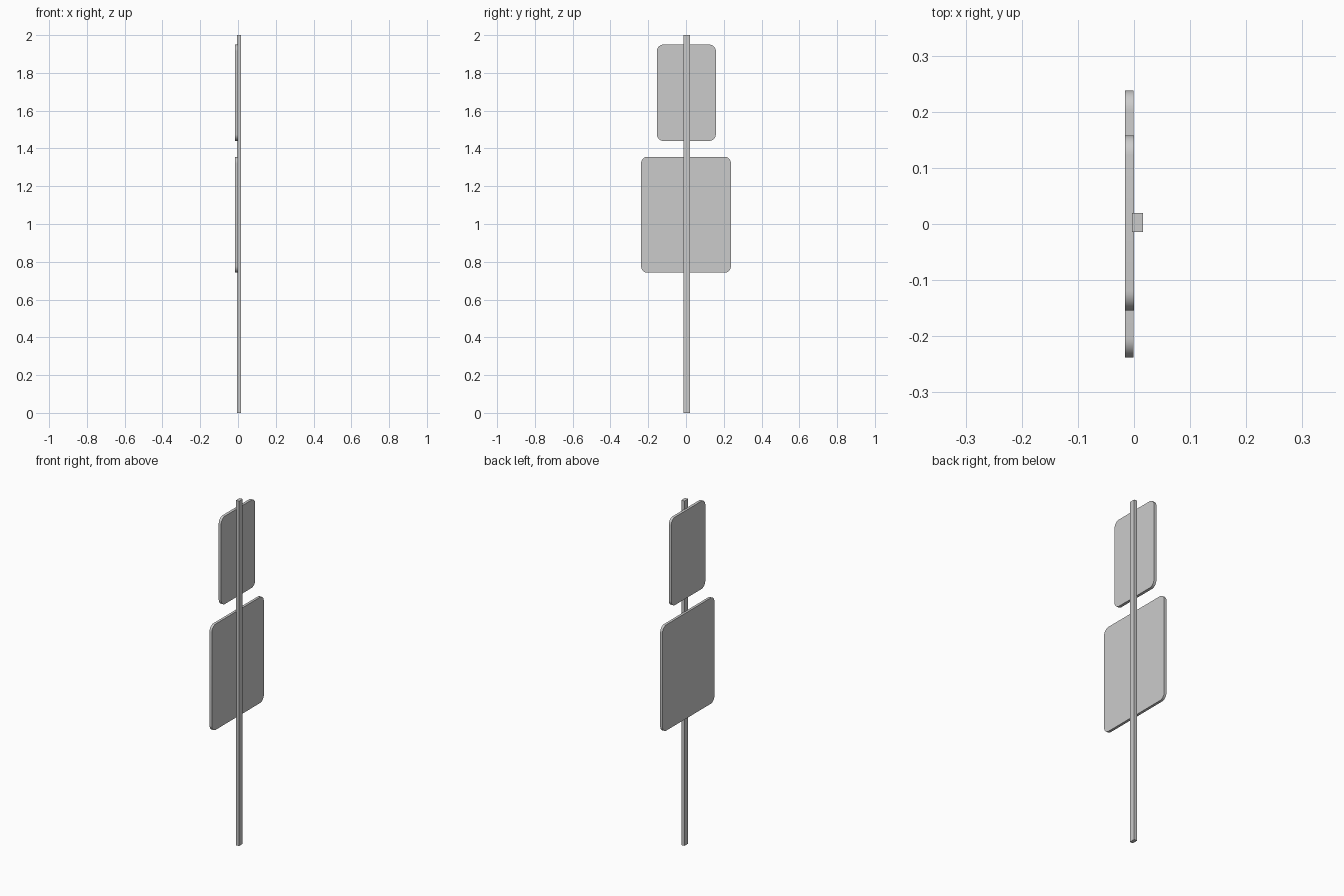
import bpy
import bmesh
from math import radians

default_cube = bpy.data.objects.get("Cube")
if default_cube:
    bpy.data.objects.remove(default_cube, do_unlink=True)

grey = bpy.data.materials.new("plain_grey")
grey.use_nodes = True
colour = (0.6, 0.6, 0.6, 1)
grey.diffuse_color = colour
grey.node_tree.nodes["Principled BSDF"].inputs["Base Color"].default_value = colour


def box(name, low, high, corner=0):
    """Box between two corners; optionally round its edges that run along x."""
    bm = bmesh.new()
    bmesh.ops.create_cube(bm, size=1)
    for v in bm.verts:
        v.co = [h if c > 0 else l for c, l, h in zip(v.co, low, high)]
    if corner:
        edges = [e for e in bm.edges
                 if abs(e.verts[0].co.x - e.verts[1].co.x) > 0.001]
        bmesh.ops.bevel(bm, geom=edges, offset=corner, segments=8,
                        profile=0.5, affect='EDGES')
    mesh = bpy.data.meshes.new(name)
    bm.to_mesh(mesh)
    bm.free()
    mesh.materials.append(grey)
    obj = bpy.data.objects.new(name, mesh)
    bpy.context.collection.objects.link(obj)
    if corner:
        bpy.ops.object.select_all(action='DESELECT')
        obj.select_set(True)
        bpy.context.view_layer.objects.active = obj
        bpy.ops.object.shade_smooth_by_angle(angle=radians(30))
    return obj


# Square post standing on the ground
box("post", (-0.004, -0.014, 0), (0.016, 0.02, 2))

# Rounded sign plates fixed to the post
box("upper_plate", (-0.016, -0.154, 1.44), (0.0, 0.158, 1.95), corner=0.035)
box("lower_plate", (-0.016, -0.238, 0.742), (-0.001, 0.238, 1.356), corner=0.035)
